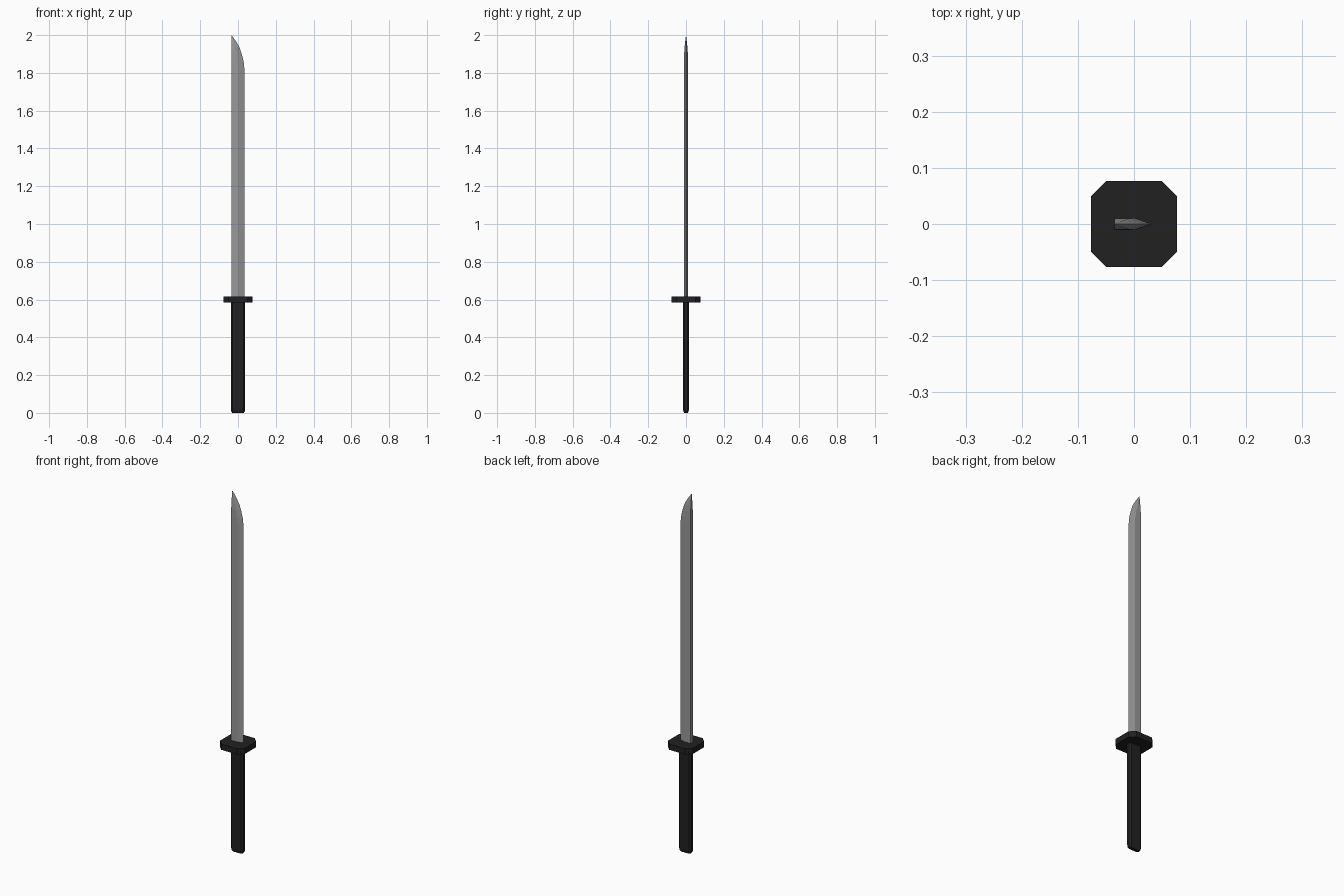
import bpy, bmesh

if "Cube" in bpy.data.objects:
    bpy.data.objects.remove(bpy.data.objects["Cube"])


def material(name, value):
    m = bpy.data.materials.new(name)
    m.diffuse_color = (value, value, value, 1)
    m.use_nodes = True
    m.node_tree.nodes["Principled BSDF"].inputs["Base Color"].default_value = m.diffuse_color
    return m


steel = material("grey steel", 0.32)
black = material("matte black", 0.015)


def finish(name, bm, mat):
    bmesh.ops.remove_doubles(bm, verts=bm.verts, dist=1e-5)
    bmesh.ops.recalc_face_normals(bm, faces=bm.faces)
    mesh = bpy.data.meshes.new(name)
    bm.to_mesh(mesh)
    bm.free()
    mesh.materials.append(mat)
    obj = bpy.data.objects.new(name, mesh)
    bpy.context.collection.objects.link(obj)
    return obj


def loft(name, rings, mat):
    """Skin a stack of equal-length rings and cap both ends."""
    bm = bmesh.new()
    loops = [[bm.verts.new(p) for p in ring] for ring in rings]
    n = len(loops[0])
    for a, b in zip(loops, loops[1:]):
        for i in range(n):
            j = (i + 1) % n
            bm.faces.new((a[i], a[j], b[j], b[i]))
    bm.faces.new(loops[0])
    bm.faces.new(loops[-1])
    return finish(name, bm, mat)


def chamfered(hx, hy, c, z):
    """Rectangle with cut corners at height z."""
    return [(x, y, z) for x, y in (
        (hx - c, -hy), (hx, -hy + c), (hx, hy - c), (hx - c, hy),
        (-hx + c, hy), (-hx, hy - c), (-hx, -hy + c), (-hx + c, -hy))]


# Handle with softened corners and butt
loft("handle", [chamfered(0.030, 0.009, 0.006, 0.0),
                chamfered(0.036, 0.014, 0.008, 0.008),
                chamfered(0.038, 0.016, 0.009, 0.02),
                chamfered(0.038, 0.016, 0.009, 0.60)], black)

# Octagonal guard
loft("guard", [chamfered(0.077, 0.077, 0.028, z) for z in (0.584, 0.616)], black)

# Blade: flat spine, ridge, single cutting edge curving up to the point
SPINE, RIDGE, EDGE, HALF = -0.035, 0.003, 0.034, 0.0105
# (height, cutting edge x, ridge x, half thickness)
levels = [(0.60, EDGE, RIDGE, HALF), (1.82, EDGE, RIDGE, HALF),
          (1.86, 0.030, 0.001, HALF), (1.90, 0.020, -0.006, 0.010),
          (1.935, 0.008, -0.015, 0.0075), (1.965, -0.009, -0.024, 0.0045),
          (1.985, -0.023, -0.030, 0.002), (2.0, -0.0345, -0.0348, 0.0002)]
loft("blade", [[(SPINE, -t, z), (r, -t, z), (e, 0, z), (r, t, z), (SPINE, t, z)]
               for z, e, r, t in levels], steel)
